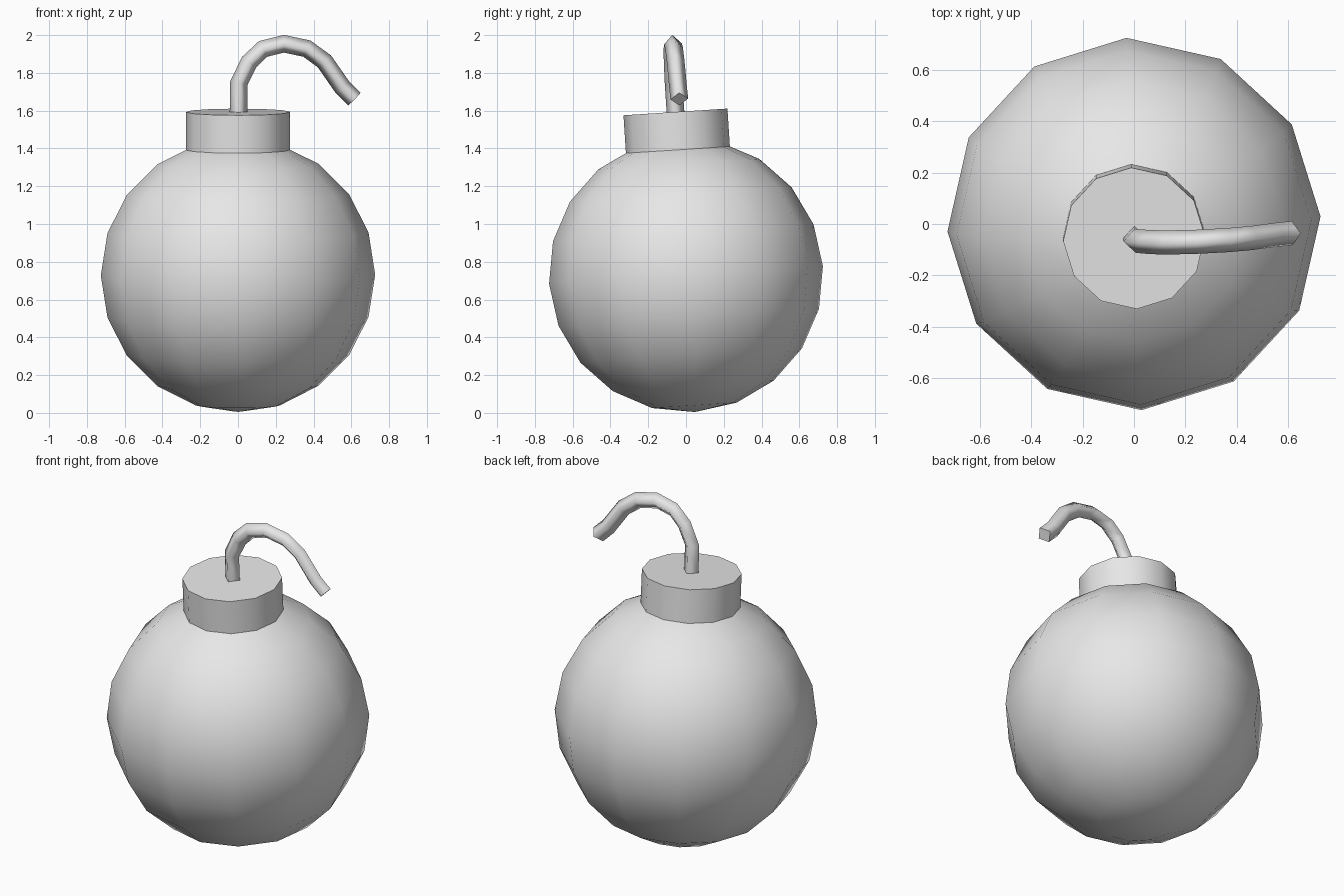
import bpy, bmesh
from math import sin, cos, radians, tau
from mathutils import Matrix, Vector

cube = bpy.data.objects.get("Cube")
if cube:
    bpy.data.objects.remove(cube, do_unlink=True)

SIDES = 12
RADIUS = 0.727
CAP_RADIUS = 0.276
CAP_BASE = 0.664
CAP_TOP = 0.865
# The whole model leans a little forward and is turned slightly
POSE = (Matrix.Translation((0, 0, 0.73))
        @ Matrix.Rotation(radians(3.7), 4, 'X')
        @ Matrix.Rotation(radians(2.3), 4, 'Z'))

grey = bpy.data.materials.new("plain_grey")
grey.use_nodes = True
colour = (0.8, 0.8, 0.8, 1)
grey.diffuse_color = colour
grey.node_tree.nodes["Principled BSDF"].inputs["Base Color"].default_value = colour


def skin_rings(name, rings, cap_start, cap_end):
    """Bridge rings of points into a tube; a one-point ring closes to a tip."""
    bm = bmesh.new()
    loops = [[bm.verts.new(p) for p in ring] for ring in rings]
    for a, b in zip(loops, loops[1:]):
        n = max(len(a), len(b))
        for i in range(n):
            j = (i + 1) % n
            if len(a) == 1:
                bm.faces.new((a[0], b[j], b[i]))
            else:
                bm.faces.new((a[i], a[j], b[j], b[i]))
    for face in bm.faces:
        face.smooth = True
    for wanted, loop in ((cap_start, loops[0]), (cap_end, loops[-1])):
        if wanted:
            cap = bm.faces.new(loop)
            for edge in cap.edges:
                edge.smooth = False
    bmesh.ops.recalc_face_normals(bm, faces=bm.faces)
    mesh = bpy.data.meshes.new(name)
    bm.to_mesh(mesh)
    bm.free()
    mesh.materials.append(grey)
    obj = bpy.data.objects.new(name, mesh)
    bpy.context.collection.objects.link(obj)
    obj.matrix_world = POSE
    return obj


def circle(radius, z):
    return [Vector((radius * cos(tau * i / SIDES), radius * sin(tau * i / SIDES), z))
            for i in range(SIDES)]


# Round body, open where the neck sits on it
rings = [[Vector((0, 0, -RADIUS))]]
for k in range(1, 9):
    angle = radians(18 * k)
    rings.append(circle(RADIUS * sin(angle), -RADIUS * cos(angle)))
rings.append(circle(CAP_RADIUS, CAP_BASE))
skin_rings("body", rings, False, False)

# Short neck with a flat lid
skin_rings("neck", [circle(CAP_RADIUS, CAP_BASE), circle(CAP_RADIUS, CAP_TOP)],
           False, True)

# Bent fuse: a diamond section swept along a path
path = [Vector((x, 0, z)) for x, z in (
    (0.003, 0.86), (0.005, 1.02), (0.06, 1.13), (0.133, 1.199), (0.243, 1.226),
    (0.365, 1.2), (0.458, 1.132), (0.553, 0.995), (0.617, 0.932))]
side = Vector((0, 0.047, 0))
rings = []
for i, p in enumerate(path):
    before, after = path[max(i - 1, 0)], path[min(i + 1, len(path) - 1)]
    along = (after - before).normalized()
    out = along.cross(side)
    rings.append([p + out, p + side, p - out, p - side])
skin_rings("fuse", rings, True, True)
